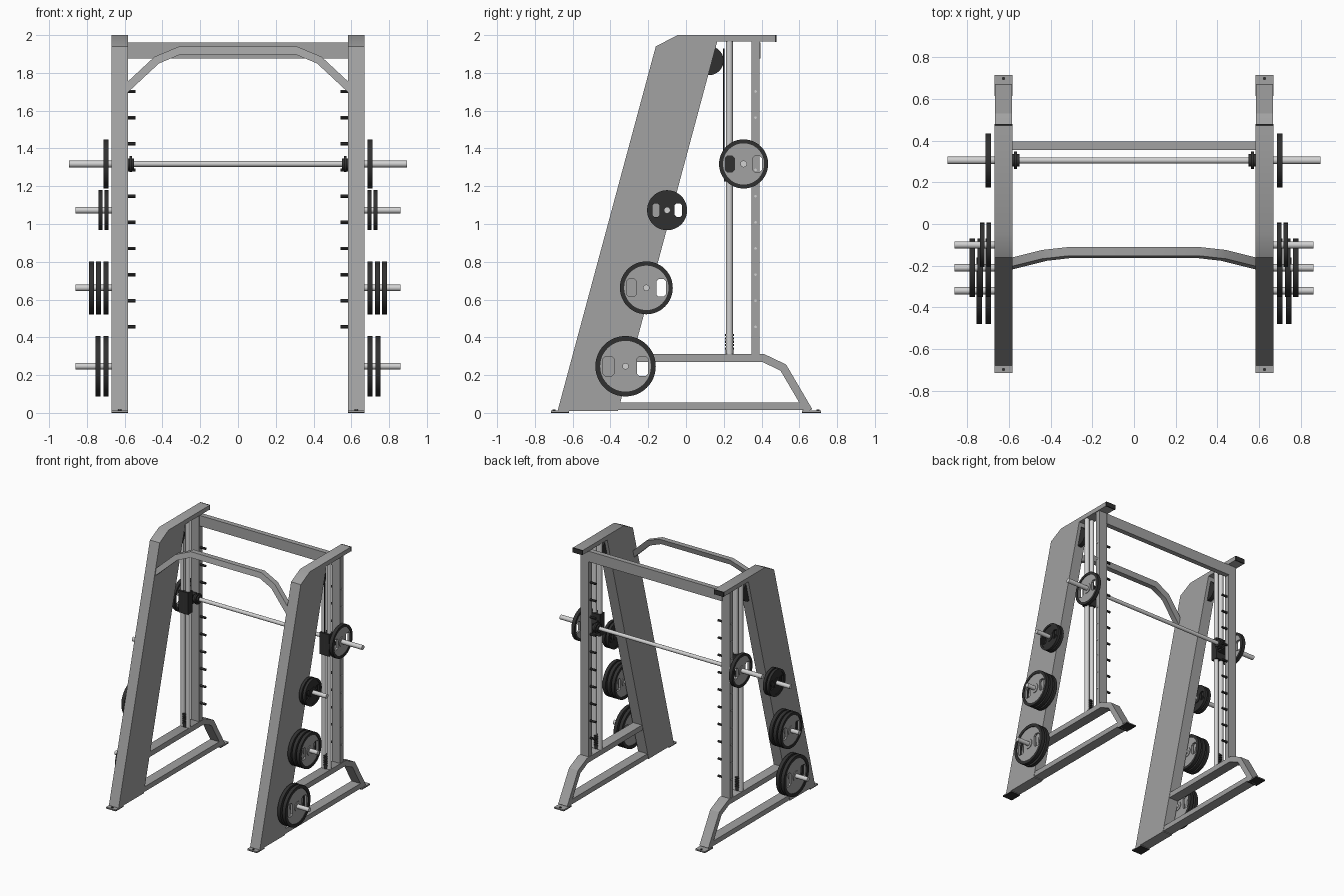
import bpy, bmesh, math
from mathutils import Matrix, Vector

cube = bpy.data.objects.get("Cube")
if cube:
    bpy.data.objects.remove(cube)


def material(name, value):
    m = bpy.data.materials.new(name)
    m.use_nodes = True
    colour = (value, value, value, 1)
    m.diffuse_color = colour
    m.node_tree.nodes["Principled BSDF"].inputs["Base Color"].default_value = colour
    return m


GREY = material("frame grey", 0.36)
STEEL = material("bright steel", 0.64)
DARK = material("dark rubber", 0.03)
made = []


def add(name, bm, mat):
    mesh = bpy.data.meshes.new(name)
    bm.to_mesh(mesh)
    mesh.materials.append(mat)
    ob = bpy.data.objects.new(name, mesh)
    bpy.context.collection.objects.link(ob)
    made.append(ob)
    bm.free()


def pair(name, bm, mat):
    """Left part plus its mirror image on the right."""
    other = bm.copy()
    for v in other.verts:
        v.co.x = -v.co.x
    bmesh.ops.reverse_faces(other, faces=other.faces[:])
    add("left_" + name, bm, mat)
    add("right_" + name, other, mat)


def prism(points, direction):
    bm = bmesh.new()
    face = bm.faces.new([bm.verts.new(p) for p in points])
    res = bmesh.ops.extrude_face_region(bm, geom=[face])
    verts = [g for g in res["geom"] if isinstance(g, bmesh.types.BMVert)]
    bmesh.ops.translate(bm, verts=verts, vec=direction)
    bmesh.ops.recalc_face_normals(bm, faces=bm.faces[:])
    return bm


def side_prism(outline, x0, x1):
    return prism([(x0, y, z) for y, z in outline], (x1 - x0, 0, 0))


def box(x0, x1, y0, y1, z0, z1):
    return side_prism([(y0, z0), (y1, z0), (y1, z1), (y0, z1)], x0, x1)


def rod(a, b, r, n=24, bm=None):
    bm = bm or bmesh.new()
    a, b = Vector(a), Vector(b)
    turn = (b - a).to_track_quat("Z", "Y").to_matrix().to_4x4()
    bmesh.ops.create_cone(bm, cap_ends=True, segments=n, radius1=r, radius2=r,
                          depth=(b - a).length, matrix=Matrix.Translation((a + b) / 2) @ turn)
    return bm


def band(path, width):
    """Mitred outline of a bent bar along a 2D path."""
    pts = [Vector(p) for p in path]
    dirs = [(b - a).normalized() for a, b in zip(pts, pts[1:])]
    left, right = [], []
    for i, p in enumerate(pts):
        d0, d1 = dirs[max(i - 1, 0)], dirs[min(i, len(dirs) - 1)]
        t = (d0 + d1).normalized()
        n = Vector((-t.y, t.x)) * (width / 2 / max(t.dot(d1), 0.3))
        left.append(p + n)
        right.append(p - n)
    return left + right[::-1]


def ring(x0, x1, outer, inner, y, z, n=48):
    bm = bmesh.new()
    loops = []
    for x, r in ((x0, inner), (x0, outer), (x1, outer), (x1, inner)):
        loops.append([bm.verts.new((x, y + r * math.cos(math.tau * k / n),
                                    z + r * math.sin(math.tau * k / n))) for k in range(n)])
    for a, b in zip(loops, loops[1:] + loops[:1]):
        for k in range(n):
            j = (k + 1) % n
            bm.faces.new((a[k], a[j], b[j], b[k]))
    bmesh.ops.recalc_face_normals(bm, faces=bm.faces[:])
    return bm


def pierced_disc(x0, x1, R, y, z):
    """Disc with two chamfered hand grips cut through it."""
    curve = bpy.data.curves.new("disc_outline", "CURVE")
    curve.dimensions, curve.fill_mode = "2D", "BOTH"
    curve.extrude = (x1 - x0) / 2
    rims = [[(0.86 * R * math.cos(math.tau * k / 48), 0.86 * R * math.sin(math.tau * k / 48))
             for k in range(48)]]
    w, h, c = 0.18 * R, 0.33 * R, 0.08 * R
    for s in (-1, 1):
        rims.append([(s * 0.56 * R + u, v) for u, v in (
            (w, h - c), (w - c, h), (c - w, h), (-w, h - c),
            (-w, c - h), (c - w, -h), (w - c, -h), (w, c - h))])
    for pts in rims:
        sp = curve.splines.new("POLY")
        sp.points.add(len(pts) - 1)
        for p, (u, v) in zip(sp.points, pts):
            p.co = (u, v, 0, 1)
        sp.use_cyclic_u = True
    ob = bpy.data.objects.new("disc_outline", curve)
    bpy.context.collection.objects.link(ob)
    mesh = bpy.data.meshes.new_from_object(ob)
    bm = bmesh.new()
    bm.from_mesh(mesh)
    bpy.data.objects.remove(ob)
    bpy.data.curves.remove(curve)
    bpy.data.meshes.remove(mesh)
    for v in bm.verts:
        v.co = ((x0 + x1) / 2 + v.co.z, y + v.co.x, z + v.co.y)
    bmesh.ops.remove_doubles(bm, verts=bm.verts[:], dist=0.00001)
    bmesh.ops.recalc_face_normals(bm, faces=bm.faces[:])
    return bm


def weight(x0, x1, R, y, z, face):
    pair("weight_rim", ring(x0, x1, R, 0.84 * R, y, z), DARK)
    pair("weight_disc", pierced_disc(x0 + 0.005, x1 - 0.005, R, y, z), face)
    pair("weight_hub", ring(x0, x1, 0.038, 0.017, y, z, 32), face)


# Slanted side panels with the top arm
X0, X1 = 0.583, 0.669
pair("side_panel", side_prism([(-0.68, 0.01), (-0.16, 1.94), (-0.045, 2), (0.47, 2),
                               (0.47, 1.965), (0.165, 1.965), (-0.36, 0.01)], X0, X1), GREY)
pair("arm_cap", box(X0, X1, 0.47, 0.48, 1.963, 2), DARK)

# Base rails, bent rear legs and feet
pair("rear_leg", side_prism(band([(-0.3, 0.29), (0.41, 0.29), (0.515, 0.24), (0.65, 0.01)], 0.042),
                            X0 + 0.003, X1 - 0.003), GREY)
pair("base_rail", box(X0 + 0.003, X1 - 0.003, -0.62, 0.64, 0.015, 0.055), GREY)
for y0, y1, bolt in ((-0.715, -0.62, -0.698), (0.615, 0.715, 0.698)):
    pair("foot_pad", box(X0, X1, y0, y1, 0, 0.006), DARK)
    pair("foot_plate", box(X0, X1, y0, y1, 0.006, 0.012), GREY)
    pair("foot_bolt", rod((0.626, bolt, 0.01), (0.626, bolt, 0.017), 0.008, 12), DARK)

# Rear uprights with catch pegs
pair("upright", box(0.59, 0.662, 0.348, 0.39, 0.31, 1.966), GREY)
pegs, studs = bmesh.new(), bmesh.new()
for i in range(10):
    z = 0.455 + i * 0.1385
    rod((0.543, 0.368, z), (0.6, 0.368, z), 0.009, 12, pegs)
    rod((0.655, 0.368, z), (0.665, 0.368, z), 0.007, 12, studs)
pair("catch_pegs", pegs, DARK)
pair("peg_studs", studs, STEEL)

# Cross members
add("rear_crossbeam", box(-0.595, 0.595, 0.355, 0.395, 1.877, 1.962), GREY)
half = [(0.6, 1.71), (0.43, 1.868), (0.31, 1.918)]
path = [(-x, z) for x, z in half] + half[::-1]
bar = prism([(x, -0.158, z) for x, z in band(path, 0.042)], (0, 0.042, 0))
for v in bar.verts:
    v.co.y += (v.co.z - 1.918) * 0.27
add("front_pull_up_bar", bar, GREY)

# Guide rods, bumpers, cable and pulley
for x in (0.603, 0.648):
    pair("guide_rod", rod((x, 0.23, 0.31), (x, 0.23, 1.966), 0.018), STEEL)
bumper = bmesh.new()
for k in range(5):
    z = 0.335 + k * 0.018
    rod((0.626, 0.23, z), (0.626, 0.23, z + 0.011), 0.024, 20, bumper)
rod((0.626, 0.23, 0.31), (0.626, 0.23, 0.335), 0.021, 20, bumper)
pair("rod_bumper", bumper, DARK)
pair("cable", rod((0.626, 0.2, 1.25), (0.626, 0.2, 1.93), 0.003, 8), DARK)
pair("pulley", rod((0.61, 0.122, 1.865), (0.642, 0.122, 1.865), 0.077, 40), DARK)

# Sliding carriage and bar
pair("carriage_sleeve", box(0.583, 0.668, 0.2, 0.258, 1.225, 1.4), DARK)
pair("carriage_block", box(0.595, 0.66, 0.23, 0.33, 1.28, 1.35), DARK)
collar = rod((0.55, 0.305, 1.318), (0.6, 0.305, 1.318), 0.03)
rod((0.562, 0.305, 1.318), (0.575, 0.305, 1.318), 0.042, 24, collar)
pair("bar_collar", collar, DARK)
add("lifting_bar", rod((-0.67, 0.305, 1.318), (0.67, 0.305, 1.318), 0.015), STEEL)
pair("bar_sleeve", rod((0.65, 0.305, 1.318), (0.895, 0.305, 1.318), 0.018), STEEL)
weight(0.685, 0.713, 0.13, 0.305, 1.318, GREY)

# Storage pegs with weights: y, z, radius, disc colour, plate inner faces
for y, z, R, face, starts in ((-0.1, 1.073, 0.106, DARK, (0.685, 0.717)),
                              (-0.21, 0.662, 0.14, GREY, (0.685, 0.724, 0.763)),
                              (-0.32, 0.247, 0.16, GREY, (0.685, 0.728))):
    pair("storage_peg", rod((0.64, y, z), (0.86, y, z), 0.017), STEEL)
    for x in starts:
        weight(x, x + (0.022 if R < 0.12 else 0.027), R, y, z, face)

# Smooth the round parts, keep corners sharp
bpy.ops.object.select_all(action="DESELECT")
for ob in made:
    ob.select_set(True)
bpy.context.view_layer.objects.active = made[0]
bpy.ops.object.shade_smooth_by_angle(angle=math.radians(30))
